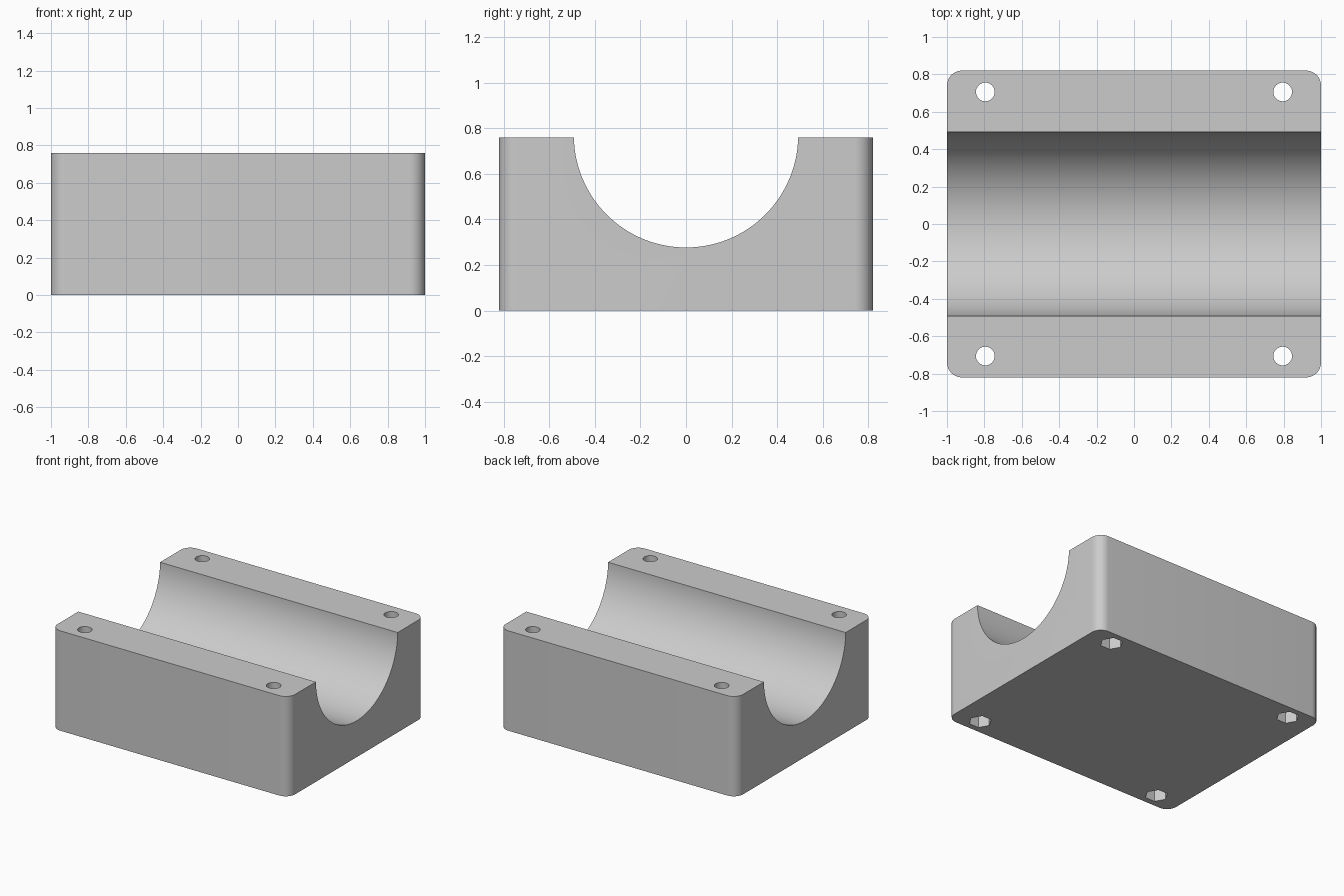
import bpy, bmesh, math

default = bpy.data.objects.get("Cube")
if default:
    bpy.data.objects.remove(default, do_unlink=True)

HALF_X, HALF_Y, HEIGHT = 1.0, 0.82, 0.76
CORNER = 0.08
GROOVE_R, GROOVE_Z = 0.492, 0.769
HOLE_X, HOLE_Y, HOLE_R = 0.795, 0.706, 0.05
NUT_R, NUT_DEPTH = 0.08, 0.15

grey = bpy.data.materials.new("light_grey")
grey.use_nodes = True
colour = (0.6, 0.6, 0.6, 1)
grey.diffuse_color = colour
grey.node_tree.nodes["Principled BSDF"].inputs["Base Color"].default_value = colour


def cylinder(name, sides, radius, depth, location, rotation=(0, 0, 0)):
    bpy.ops.mesh.primitive_cylinder_add(vertices=sides, radius=radius, depth=depth,
                                        location=location, rotation=rotation)
    obj = bpy.context.object
    obj.name = name
    obj.hide_render = True
    return obj


def cut(target, cutter):
    mod = target.modifiers.new("cut", "BOOLEAN")
    mod.operation = "DIFFERENCE"
    mod.solver = "EXACT"
    mod.object = cutter
    bpy.context.view_layer.objects.active = target
    bpy.ops.object.modifier_apply(modifier=mod.name)
    bpy.data.objects.remove(cutter, do_unlink=True)


# Block with rounded upright corners
bm = bmesh.new()
bmesh.ops.create_cube(bm, size=2)
for v in bm.verts:
    v.co.x *= HALF_X
    v.co.y *= HALF_Y
    v.co.z = (v.co.z + 1) * HEIGHT / 2
upright = [e for e in bm.edges if abs(e.verts[0].co.z - e.verts[1].co.z) > 0.1]
bmesh.ops.bevel(bm, geom=upright, offset=CORNER, segments=12, profile=0.5, affect="EDGES")
mesh = bpy.data.meshes.new("clamp_block")
bm.to_mesh(mesh)
bm.free()
block = bpy.data.objects.new("clamp_block", mesh)
bpy.context.collection.objects.link(block)
mesh.materials.append(grey)

# Half-round groove running from side to side
cut(block, cylinder("groove_cutter", 128, GROOVE_R, 3, (0, 0, GROOVE_Z),
                    (0, math.pi / 2, 0)))

# Bolt holes with hexagonal nut pockets underneath
for sx in (-1, 1):
    for sy in (-1, 1):
        x, y = sx * HOLE_X, sy * HOLE_Y
        cut(block, cylinder("hole_cutter", 40, HOLE_R, 2, (x, y, HEIGHT / 2)))
        cut(block, cylinder("nut_cutter", 6, NUT_R, NUT_DEPTH * 2, (x, y, 0),
                            (0, 0, math.pi / 6)))

# Smooth curved walls, sharp edges
bpy.ops.object.select_all(action="DESELECT")
block.select_set(True)
bpy.context.view_layer.objects.active = block
bpy.ops.object.shade_smooth_by_angle(angle=math.radians(30))
